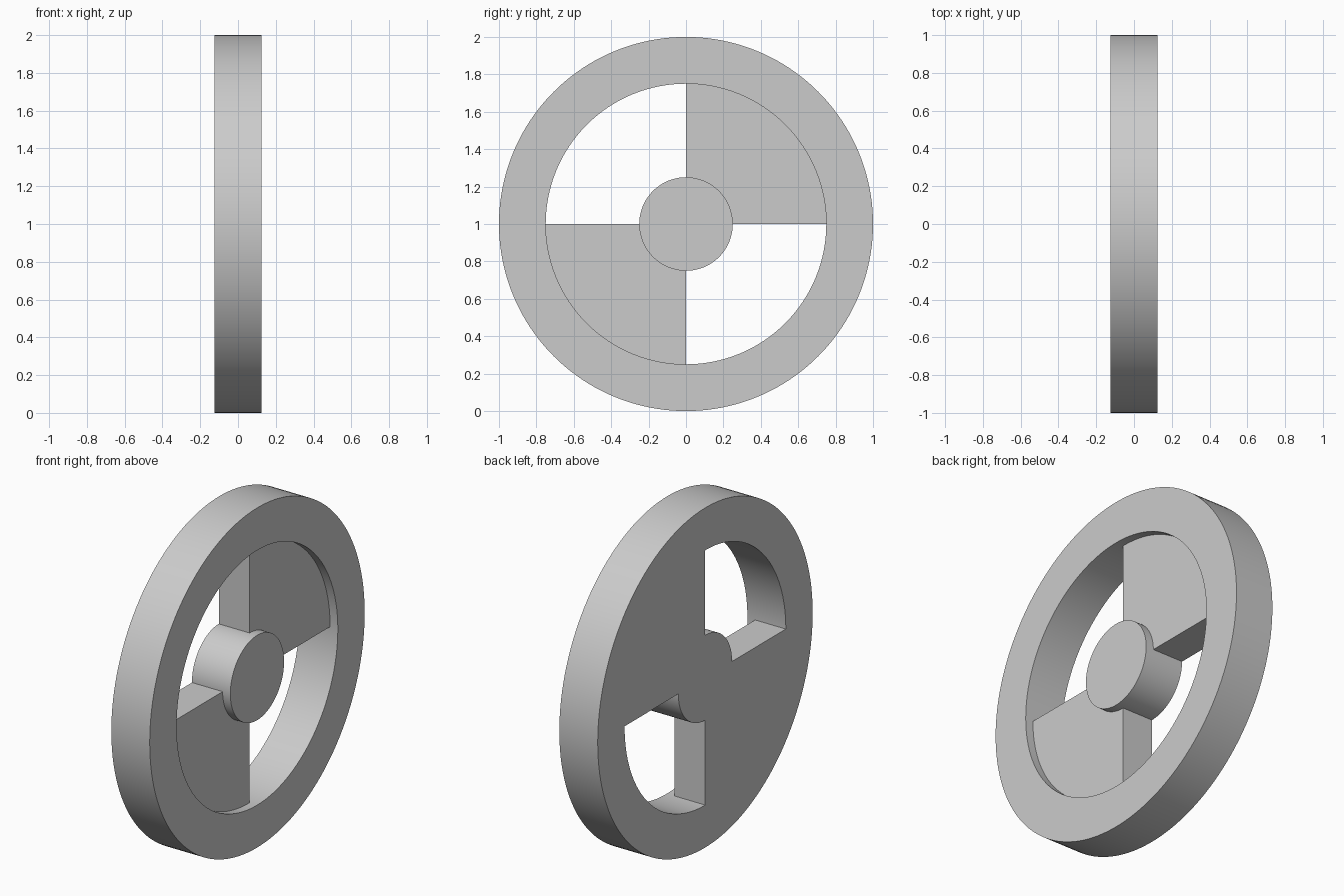
import bpy, bmesh
from math import cos, sin, pi

cube = bpy.data.objects.get("Cube")
if cube:
    bpy.data.objects.remove(cube, do_unlink=True)

STEPS = 160                 # segments in a full turn
BACK, FACE = -0.125, 0.125  # side faces of the wheel
WEB_FACE = 0.075            # recessed face of the webs
HUB_R, BORE_R, RIM_R = 0.25, 0.75, 1.0

grey = bpy.data.materials.new("light_grey")
grey.use_nodes = True
grey.diffuse_color = (0.6, 0.6, 0.6, 1)
grey.node_tree.nodes["Principled BSDF"].inputs["Base Color"].default_value = grey.diffuse_color


def circle_point(r, i):
    a = 2 * pi * i / STEPS
    return r * cos(a), 1 + r * sin(a)


def finish(name, bm):
    bmesh.ops.recalc_face_normals(bm, faces=bm.faces)
    mesh = bpy.data.meshes.new(name)
    bm.to_mesh(mesh)
    bm.free()
    mesh.materials.append(grey)
    obj = bpy.data.objects.new(name, mesh)
    bpy.context.collection.objects.link(obj)
    bpy.ops.object.select_all(action="DESELECT")
    obj.select_set(True)
    bpy.context.view_layer.objects.active = obj
    bpy.ops.object.shade_smooth_by_angle(angle=pi / 6)


def annular_block(name, r_in, r_out, x0, x1, start=0, count=STEPS):
    """Sweep a rectangular section round the axle, closing or capping the ends."""
    closed = count == STEPS
    bm = bmesh.new()
    section = [(x0, r_in), (x1, r_in), (x1, r_out), (x0, r_out)]
    loops = [[bm.verts.new((x, *circle_point(r, start + i))) for x, r in section]
             for i in range(count if closed else count + 1)]
    for i in range(count):
        a, b = loops[i], loops[(i + 1) % len(loops)]
        for k in range(4):
            n = (k + 1) % 4
            bm.faces.new((a[k], a[n], b[n], b[k]))
    if not closed:
        bm.faces.new(loops[0])
        bm.faces.new(loops[-1])
    finish(name, bm)


# Outer rim
annular_block("rim", BORE_R, RIM_R, BACK, FACE)

# Two opposite quarter webs, flush with the back and recessed on the face
quarter = STEPS // 4
annular_block("upper_web", HUB_R, BORE_R, BACK, WEB_FACE, 0, quarter)
annular_block("lower_web", HUB_R, BORE_R, BACK, WEB_FACE, 2 * quarter, quarter)

# Solid hub, as thick as the rim
bm = bmesh.new()
disc = bm.faces.new([bm.verts.new((BACK, *circle_point(HUB_R, i))) for i in range(STEPS)])
top = bmesh.ops.extrude_face_region(bm, geom=[disc], use_keep_orig=True)
moved = [v for v in top["geom"] if isinstance(v, bmesh.types.BMVert)]
bmesh.ops.translate(bm, verts=moved, vec=(FACE - BACK, 0, 0))
finish("hub", bm)
